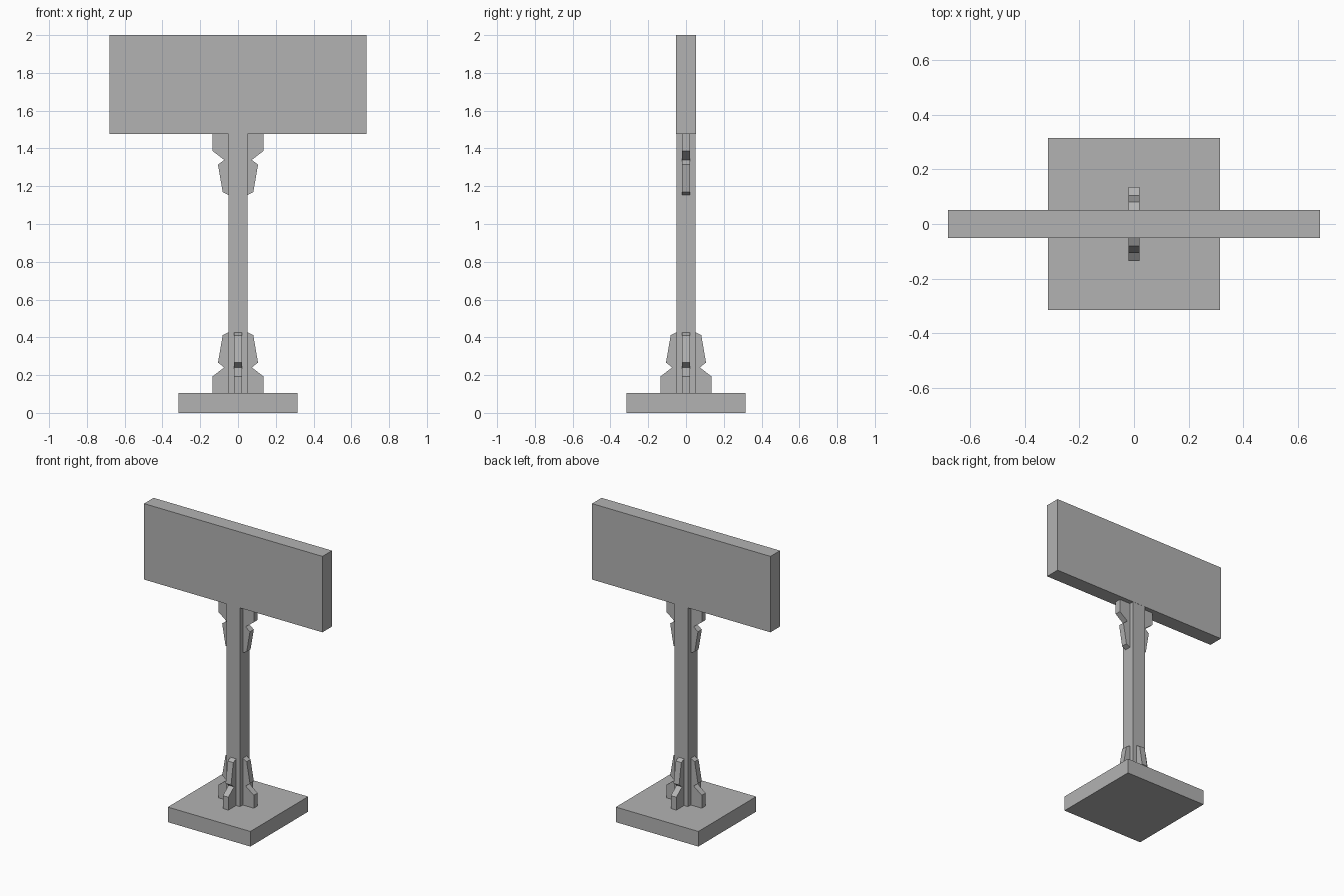
import bpy
import bmesh
from math import cos, sin, pi

cube = bpy.data.objects.get("Cube")
if cube:
    bpy.data.objects.remove(cube, do_unlink=True)

# Single plain grey for the whole sign
grey = bpy.data.materials.new("plain grey")
grey.use_nodes = True
colour = (0.45, 0.45, 0.45, 1)
grey.diffuse_color = colour
grey.node_tree.nodes["Principled BSDF"].inputs["Base Color"].default_value = colour

BASE_TOP = 0.104
PANEL_BOTTOM = 1.476
POST_HALF = 0.051


def finish(name, bm):
    bmesh.ops.recalc_face_normals(bm, faces=bm.faces)
    mesh = bpy.data.meshes.new(name)
    bm.to_mesh(mesh)
    bm.free()
    mesh.materials.append(grey)
    obj = bpy.data.objects.new(name, mesh)
    bpy.context.collection.objects.link(obj)
    return obj


def box(name, half_x, half_y, bottom, top):
    bm = bmesh.new()
    bmesh.ops.create_cube(bm, size=1)
    for v in bm.verts:
        v.co.x *= 2 * half_x
        v.co.y *= 2 * half_y
        v.co.z = top if v.co.z > 0 else bottom
    return finish(name, bm)


# Notched bracket outline: distance from post axis, height above its foot
BRACKET = [(POST_HALF, 0), (0.135, 0), (0.135, 0.089), (0.073, 0.137),
           (0.106, 0.162), (0.081, 0.307), (POST_HALF, 0.322)]


def bracket(name, angle, foot, direction, half_width=0.021):
    bm = bmesh.new()
    c, s = cos(angle), sin(angle)
    verts = [bm.verts.new((r * c + half_width * s, r * s - half_width * c,
                           foot + direction * h)) for r, h in BRACKET]
    face = bm.faces.new(verts)
    extruded = bmesh.ops.extrude_face_region(bm, geom=[face])["geom"]
    moved = [g for g in extruded if isinstance(g, bmesh.types.BMVert)]
    bmesh.ops.translate(bm, verts=moved,
                        vec=(-2 * half_width * s, 2 * half_width * c, 0))
    return finish(name, bm)


# Base, post and sign panel
box("base_plate", 0.315, 0.315, 0, BASE_TOP)
box("post", POST_HALF, POST_HALF, BASE_TOP, PANEL_BOTTOM)
box("sign_panel", 0.681, 0.052, PANEL_BOTTOM, 2)

# Four brackets at the foot, two under the panel
for i, side in enumerate(("left", "back", "right", "front")):
    bracket("lower_bracket_" + side, i * pi / 2, BASE_TOP, 1)
    if side in ("left", "right"):
        bracket("upper_bracket_" + side, i * pi / 2, PANEL_BOTTOM, -1)
